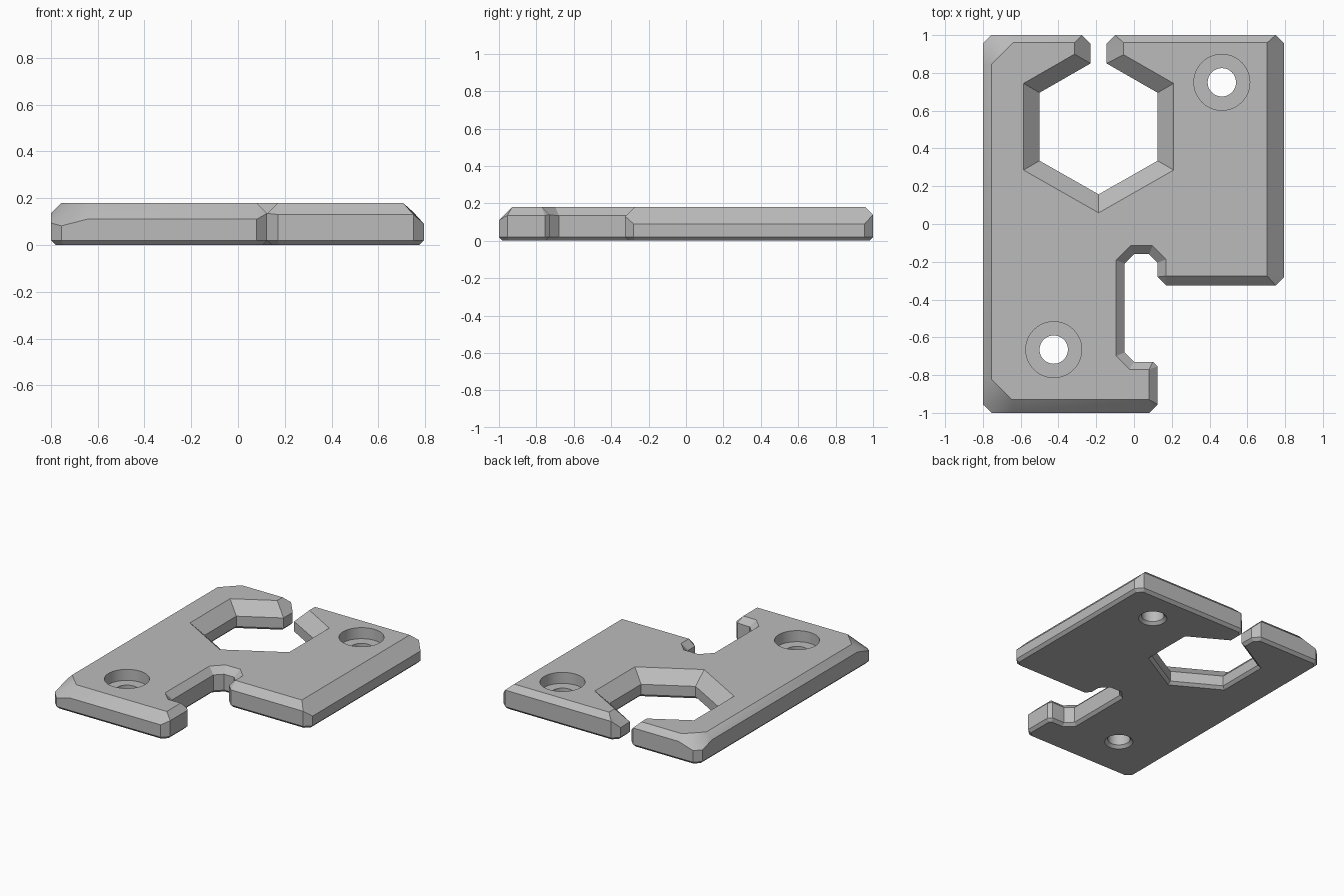
import bpy, bmesh, math
from mathutils import Vector

cube = bpy.data.objects.get("Cube")
if cube:
    bpy.data.objects.remove(cube, do_unlink=True)

HEIGHT = 0.18
EDGE = 0.045      # usual chamfer width
HEX = 0.085       # chamfer around the hexagon
BASE = 0.02       # small chamfer under the plate

steel = bpy.data.materials.new("plain grey")
steel.use_nodes = True
grey = (0.5, 0.5, 0.5, 1)
steel.diffuse_color = grey
steel.node_tree.nodes["Principled BSDF"].inputs["Base Color"].default_value = grey


def inset(points, widths):
    """Move every edge of a counter-clockwise outline inward by its own width."""
    result = []
    for i, p in enumerate(points):
        before = (p - points[i - 1]).normalized()
        after = (points[(i + 1) % len(points)] - p).normalized()
        n1 = Vector((-before.y, before.x))
        n2 = Vector((-after.y, after.x))
        w1, w2 = widths[i - 1], widths[i]
        cross = n1.x * n2.y - n1.y * n2.x
        if abs(cross) < 0.01:
            result.append(p + n2 * w2)
        else:
            result.append(p + Vector((w1 * n2.y - w2 * n1.y, w2 * n1.x - w1 * n2.x)) / cross)
    return result


def loft(name, rings):
    """Skin a stack of equal-length rings and cap both ends."""
    bm = bmesh.new()
    loops = [[bm.verts.new(co) for co in ring] for ring in rings]
    for low, high in zip(loops, loops[1:]):
        for i in range(len(low)):
            j = (i + 1) % len(low)
            bm.faces.new((low[i], low[j], high[j], high[i]))
    bm.faces.new(loops[0][::-1])
    bm.faces.new(loops[-1])
    bmesh.ops.remove_doubles(bm, verts=bm.verts[:], dist=0.004)
    bmesh.ops.recalc_face_normals(bm, faces=bm.faces[:])
    mesh = bpy.data.meshes.new(name)
    bm.to_mesh(mesh)
    bm.free()
    mesh.materials.append(steel)
    obj = bpy.data.objects.new(name, mesh)
    bpy.context.collection.objects.link(obj)
    return obj


# Outline corners: x, y, chamfer of the edge that follows, optional corner cut
outline = [
    # front left corner and front edge of the hook
    (-0.8, -0.955, 0.127), (-0.755, -1, 0.07), (-0.645, -1, 0.07),
    (0.125, -1, EDGE, EDGE), (0.125, -0.73, 0.04, 0.025),
    # notch
    (0, -0.73, EDGE), (-0.05, -0.68, EDGE), (-0.05, -0.21, EDGE),
    (0, -0.16, EDGE), (0.08, -0.16, EDGE), (0.125, -0.205, EDGE),
    # right wing
    (0.125, -0.325, 0.05, EDGE), (0.795, -0.325, 0.09, EDGE),
    (0.795, 1, 0.04, EDGE), (-0.145, 1, 0.09, EDGE),
    # hexagon opening
    (-0.145, 0.85, HEX), (0.125, 0.695, HEX), (0.125, 0.335, HEX),
    (-0.187, 0.157, HEX), (-0.5, 0.335, HEX), (-0.5, 0.695, HEX),
    (-0.23, 0.85, HEX), (-0.23, 1, 0.04, EDGE),
    # back left corner and left side
    (-0.64, 1, 0.04), (-0.755, 1, 0.11), (-0.8, 0.955, EDGE),
    (-0.8, 0.845, EDGE), (-0.8, -0.82, EDGE),
]

corners = [Vector(c[:2]) for c in outline]
widths = [c[2] for c in outline]
top_corners = inset(corners, widths)

wall, wall_z, top = [], [], []
for i, corner in enumerate(outline):
    p, w_in, w_out = corners[i], widths[i - 1], widths[i]
    if len(corner) > 3:
        # A cut corner has two wall points that meet in one top point
        before = (corners[i - 1] - p).normalized()
        after = (corners[(i + 1) % len(corners)] - p).normalized()
        wall += [p + before * corner[3], p + after * corner[3]]
        wall_z += [HEIGHT - w_in, HEIGHT - w_out]
        top += [top_corners[i]] * 2
    else:
        wall.append(p)
        wall_z.append(HEIGHT - (w_in + w_out) / 2)
        top.append(top_corners[i])
bottom = inset(wall, [BASE] * len(wall))

plate = loft("plate", [
    [(p.x, p.y, 0) for p in bottom],
    [(p.x, p.y, BASE) for p in wall],
    [(p.x, p.y, z) for p, z in zip(wall, wall_z)],
    [(p.x, p.y, HEIGHT) for p in top],
])

# Counterbored screw holes, flared at the underside
hole_profile = [(0.115, -BASE), (0.075, BASE), (0.075, 0.1), (0.148, 0.1), (0.148, 0.25)]
SIDES = 48
turns = [math.tau * k / SIDES for k in range(SIDES)]
for x, y in ((0.465, 0.75), (-0.425, -0.665)):
    cutter = loft("hole_cutter", [
        [(x + r * math.cos(a), y + r * math.sin(a), z) for a in turns]
        for r, z in hole_profile])
    cutter.hide_render = True
    cut = plate.modifiers.new("screw hole", 'BOOLEAN')
    cut.operation = 'DIFFERENCE'
    cut.solver = 'EXACT'
    cut.object = cutter
    bpy.context.view_layer.objects.active = plate
    bpy.ops.object.modifier_apply(modifier=cut.name)
    bpy.data.objects.remove(cutter, do_unlink=True)

# Smooth the round holes, keep the chamfers crisp
bpy.ops.object.select_all(action='DESELECT')
plate.select_set(True)
bpy.context.view_layer.objects.active = plate
bpy.ops.object.shade_smooth_by_angle(angle=math.radians(25))
